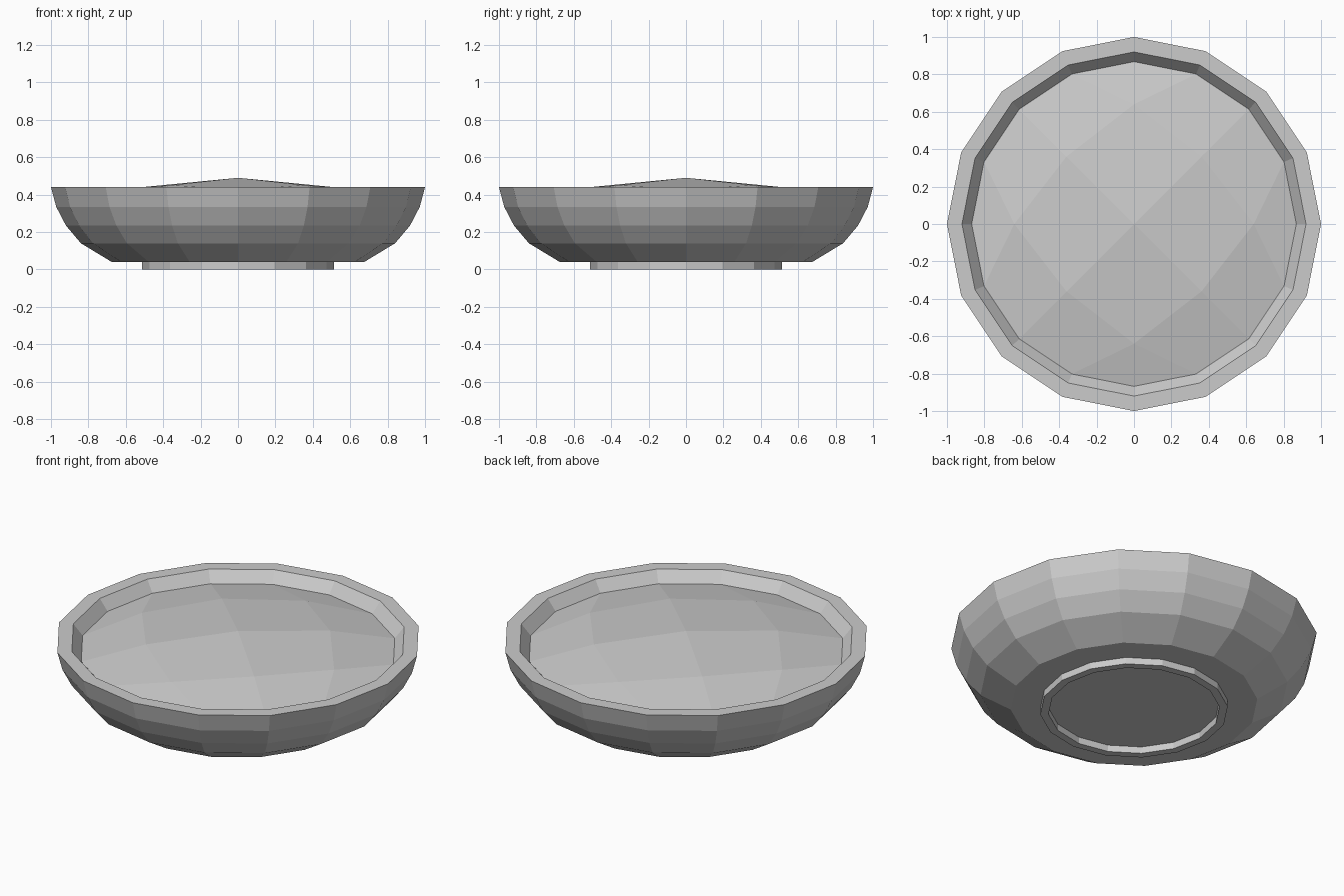
import bpy, bmesh, math

if "Cube" in bpy.data.objects:
    bpy.data.objects.remove(bpy.data.objects["Cube"])

SIDES = 16


def finish(bm, name):
    mesh = bpy.data.meshes.new(name)
    bm.to_mesh(mesh)
    bm.free()
    obj = bpy.data.objects.new(name, mesh)
    bpy.context.collection.objects.link(obj)
    return obj


def ring(bm, r, z):
    return [bm.verts.new((r * math.cos(2 * math.pi * k / SIDES),
                          r * math.sin(2 * math.pi * k / SIDES), z))
            for k in range(SIDES)]


def lathe(name, profile, closed=False):
    """Revolve an (r, z) profile; cap its ends, or join them into a tube."""
    bm = bmesh.new()
    rings = [ring(bm, r, z) for r, z in profile]
    pairs = list(zip(rings, rings[1:]))
    if closed:
        pairs.append((rings[-1], rings[0]))
    else:
        bm.faces.new(rings[0][::-1])
        bm.faces.new(rings[-1])
    for a, b in pairs:
        for k in range(SIDES):
            n = (k + 1) % SIDES
            bm.faces.new((a[k], a[n], b[n], b[k]))
    bmesh.ops.recalc_face_normals(bm, faces=bm.faces)
    return finish(bm, name)


# Bowl: outside from the base to the rim, then down the inside
lathe("bowl", [(0.675, 0.04), (0.84, 0.14), (0.92, 0.235), (0.972, 0.335),
               (1.0, 0.44), (0.92, 0.44), (0.868, 0.375), (0.82, 0.26),
               (0.74, 0.17), (0.61, 0.10)])

# Foot ring under the bowl
lathe("foot_ring", [(0.513, 0.0), (0.513, 0.04), (0.468, 0.04), (0.468, 0.0)],
      closed=True)

# Domed filling: a 4 x 4 quad patch fitted to the 16-sided inner wall
bm = bmesh.new()


def dome_point(r, angle):
    return bm.verts.new((r * math.cos(angle), r * math.sin(angle),
                         0.49 - 0.152 * r * r))


centre = dome_point(0, 0)
inner = [dome_point(0.51 if k % 2 else 0.64, k * math.pi / 4) for k in range(8)]
outer = [dome_point(0.868, k * math.pi / 8) for k in range(16)]
for q in range(4):
    i = [inner[(2 * q + k) % 8] for k in range(4)]
    o = [outer[(4 * q + k) % 16] for k in range(-1, 4)]
    bm.faces.new((centre, i[1], i[2], i[3]))
    bm.faces.new((o[0], o[1], o[2], i[0]))
    bm.faces.new((o[2], o[3], i[1], i[0]))
    bm.faces.new((o[3], o[4], i[2], i[1]))
bmesh.ops.recalc_face_normals(bm, faces=bm.faces)
if sum(f.normal.z for f in bm.faces) < 0:
    bmesh.ops.reverse_faces(bm, faces=bm.faces)
finish(bm, "filling")
